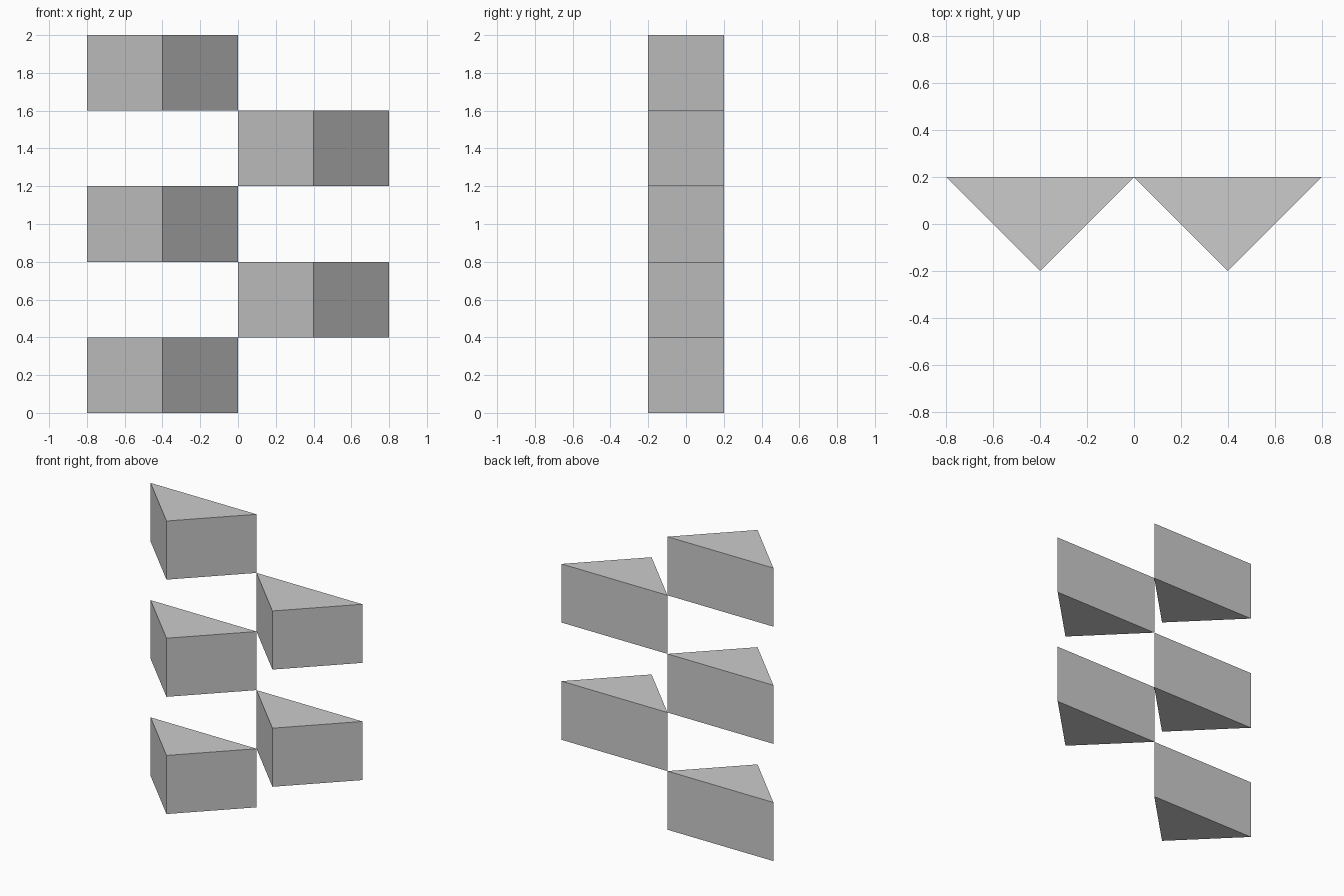
import bpy
import bmesh

if "Cube" in bpy.data.objects:
    bpy.data.objects.remove(bpy.data.objects["Cube"])

SIZE = 0.4  # prism height, depth and half width


def triangular_prism(name, x, z):
    """Prism with a flat back and its pointed edge facing the front."""
    bm = bmesh.new()
    profile = [(-SIZE, SIZE / 2), (0, -SIZE / 2), (SIZE, SIZE / 2)]
    base = bm.faces.new([bm.verts.new((px, py, 0)) for px, py in profile])
    top = bmesh.ops.extrude_face_region(bm, geom=[base], use_keep_orig=True)
    verts = [v for v in top["geom"] if isinstance(v, bmesh.types.BMVert)]
    bmesh.ops.translate(bm, verts=verts, vec=(0, 0, SIZE))
    bmesh.ops.recalc_face_normals(bm, faces=bm.faces)
    mesh = bpy.data.meshes.new(name)
    bm.to_mesh(mesh)
    bm.free()
    obj = bpy.data.objects.new(name, mesh)
    obj.location = (x, 0, z)
    bpy.context.collection.objects.link(obj)


# Five stacked prisms alternating left and right
for level in range(5):
    side = "left" if level % 2 == 0 else "right"
    x = -SIZE if side == "left" else SIZE
    triangular_prism(f"{side}_prism_{level + 1}", x, level * SIZE)
